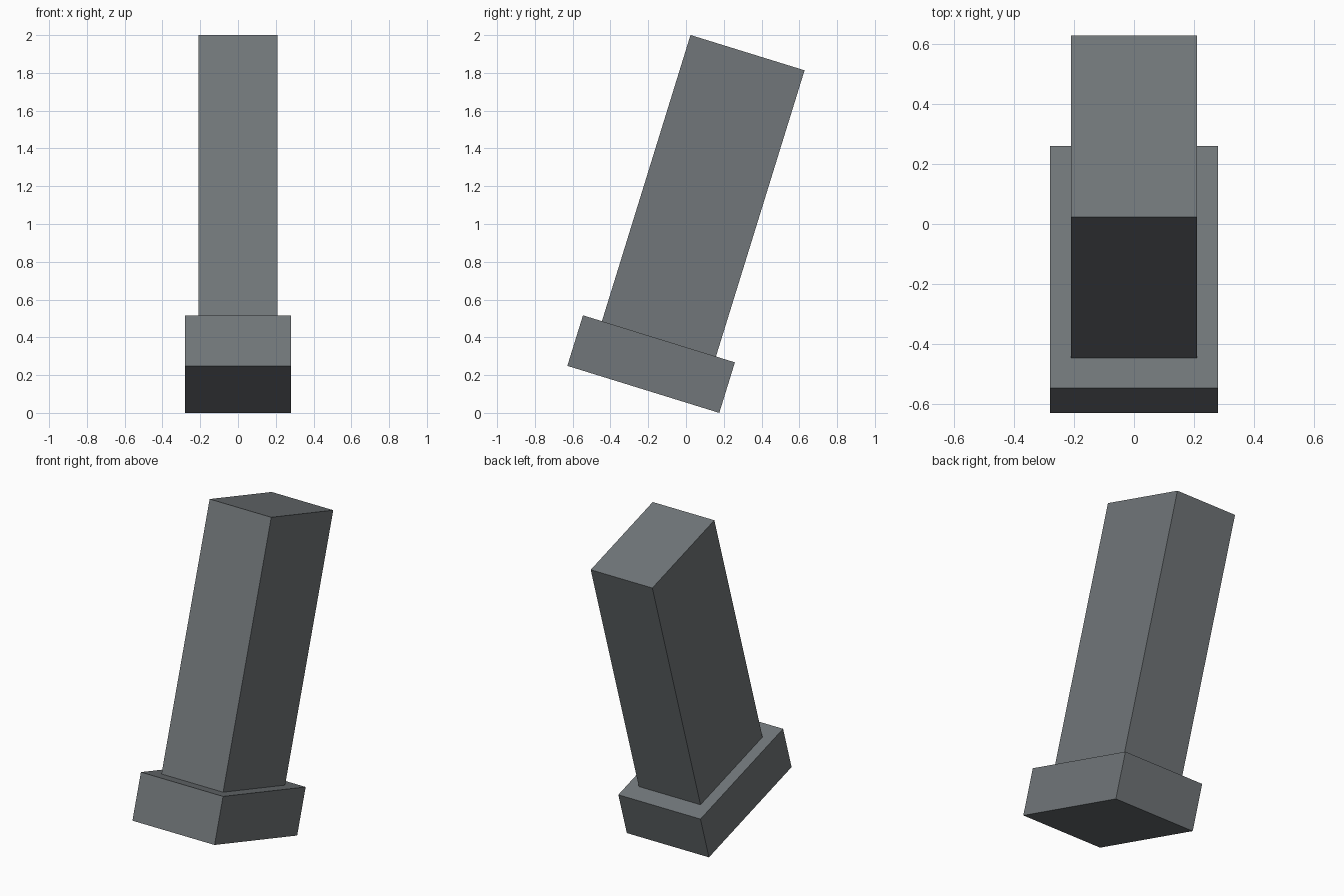
import bpy
from mathutils import Matrix, Vector
from math import radians

if "Cube" in bpy.data.objects:
    bpy.data.objects.remove(bpy.data.objects["Cube"])

TILT = radians(-17.2)                    # leans back towards +y
ORIGIN = Vector((0, -0.226, 0.1245))     # centre of the underside

grey = bpy.data.materials.new("slate_grey")
grey.diffuse_color = (0.165, 0.182, 0.192, 1)
grey.use_nodes = True
grey.node_tree.nodes["Principled BSDF"].inputs["Base Color"].default_value = grey.diffuse_color

frame = Matrix.Translation(ORIGIN) @ Matrix.Rotation(TILT, 4, 'X')


def block(name, width, depth, bottom, top):
    """Box centred on the tilted axis, from bottom to top along it."""
    bpy.ops.mesh.primitive_cube_add(size=1)
    ob = bpy.context.object
    ob.name = name
    ob.data.transform(frame @ Matrix.Translation((0, 0, (bottom + top) / 2))
                      @ Matrix.Diagonal((width, depth, top - bottom, 1)))
    ob.data.materials.append(grey)
    return ob


# Wide foot and the long pillar standing on it
block("foot_block", 0.56, 0.842, 0, 0.28)
block("pillar", 0.42, 0.632, 0.28, 1.866)
